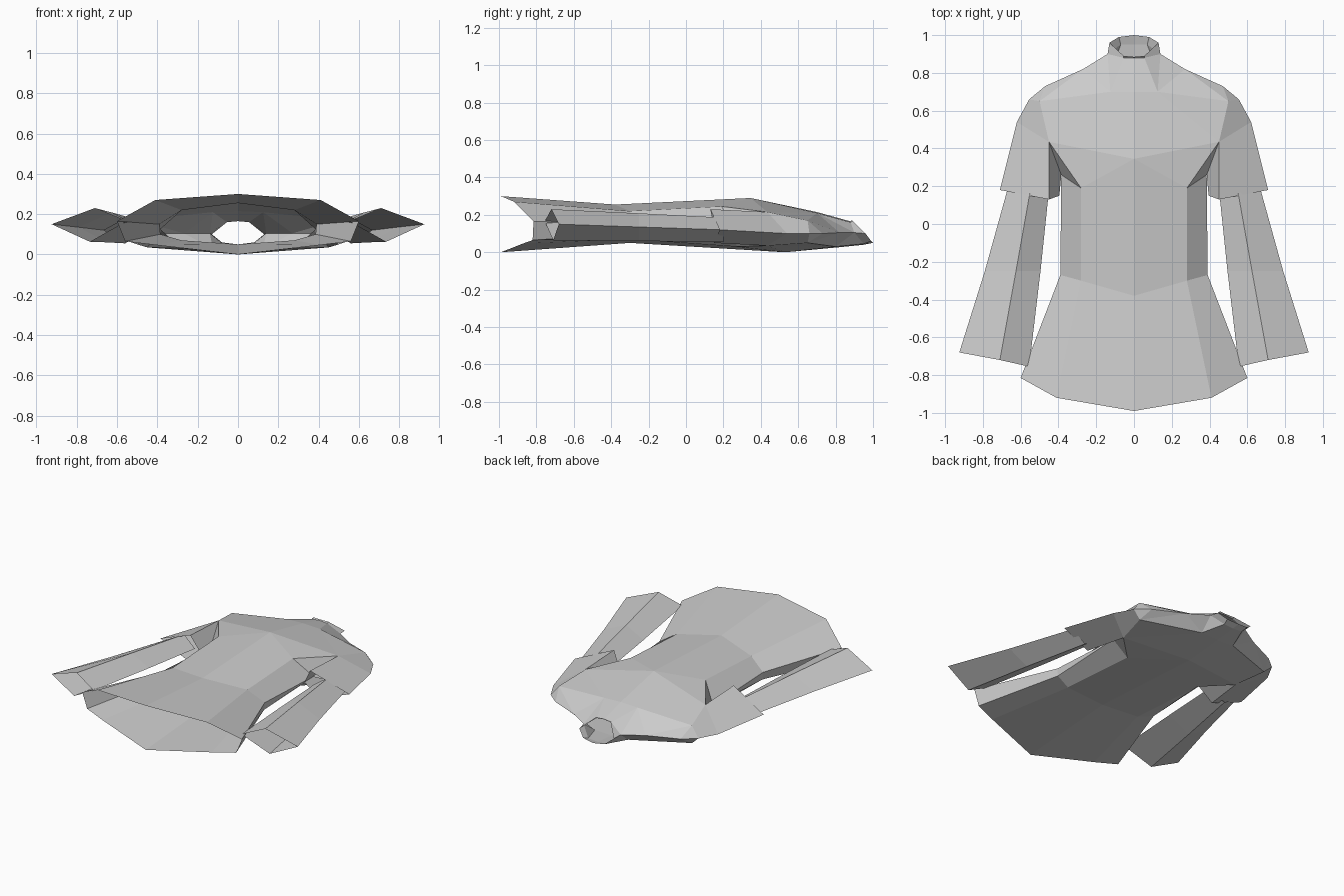
import bpy, bmesh

if "Cube" in bpy.data.objects:
    bpy.data.objects.remove(bpy.data.objects["Cube"])


class Half:
    """Collects faces of the right half of a part; equal points share a vertex."""

    def __init__(self):
        self.bm = bmesh.new()
        self.cache = {}

    def face(self, *pts):
        vs = []
        for p in pts:
            if p not in self.cache:
                self.cache[p] = self.bm.verts.new(p)
            if self.cache[p] not in vs:
                vs.append(self.cache[p])
        if len(vs) > 2:
            self.bm.faces.new(vs)

    def loft(self, rows, closed=False):
        for a, b in zip(rows, rows[1:]):
            n = len(a)
            for i in range(n if closed else n - 1):
                j = (i + 1) % n
                self.face(a[i], a[j], b[j], b[i])

    def finish(self, name):
        bmesh.ops.recalc_face_normals(self.bm, faces=self.bm.faces[:])
        me = bpy.data.meshes.new(name)
        self.bm.to_mesh(me)
        self.bm.free()
        ob = bpy.data.objects.new(name, me)
        bpy.context.collection.objects.link(ob)
        m = ob.modifiers.new("mirror", 'MIRROR')
        m.use_clip = True
        return ob


# Shared seam points: armpit, sleeve head and shoulder line to the neck
pit = (.385, .26, .125)
o1, o2, o3, o4 = (.62, .54, .10), (.555, .66, .10), (.47, .73, .10), (.27, .82, .105)
neck = (.14, .90, .105)

# Front and back panel points
front = dict(cb=(0, .345, .29), mb=(.28, .19, .245), arm=(.45, .435, .215),
             cc=(0, .70, .215), c1=(.125, .70, .21), yp=(.50, .65, .17),
             n1=(.055, .88, .16), n0=(0, .88, .165))
back = dict(cb=(0, .53, 0), mb=(.28, .27, .03), arm=(.45, .435, .035),
            cc=(0, .80, .025), c1=(.125, .80, .03), yp=(.50, .65, .05),
            n1=(.07, .95, .045), n0=(0, .95, .04))

shirt = Half()

# Trunk, open at the hem: front centre, front, side, side, back, back centre
shirt.loft([
    [(0, -.99, .30), (.41, -.92, .27), (.60, -.815, .165),
     (.56, -.82, .065), (.41, -.87, .047), (0, -.99, 0)],
    [(0, -.38, .255), (.28, -.30, .22), (.39, -.27, .15),
     (.385, -.27, .10), (.28, -.30, .07), (0, -.30, .05)],
    [(0, .345, .29), (.28, .19, .245), (.37, 0, .14),
     (.37, 0, .10), (.28, .27, .03), (0, .53, 0)][:2]
    + [pit, pit] + [back["mb"], back["cb"]],
])


# Chest, shoulder and neck panels, same layout front and back
def yoke(cb, mb, arm, cc, c1, yp, n1, n0):
    for f in [(cb, mb, arm), (cb, arm, c1, cc), (c1, arm, yp), (mb, pit, arm),
              (arm, o1, o2, yp), (yp, o2, o3), (yp, o3, o4), (c1, yp, o4),
              (c1, o4, neck), (c1, neck, n1), (cc, c1, n1, n0)]:
        shirt.face(*f)


yoke(**front)
yoke(**back)

# Short over-sleeves
shirt.loft([
    [front["arm"], o1, back["arm"], pit],
    [(.45, .13, .23), (.71, .18, .12), (.50, .15, .05), (.395, .15, .13)],
], closed=True)
shirt.finish("shirt_body")

# Collar stand
collar = Half()
collar.loft([
    [front["n0"], front["n1"], neck, back["n1"], back["n0"]],
    [(0, .885, .17), (.055, .89, .168), (.13, .96, .10), (.08, .99, .06), (0, 1, .05)],
])
collar.finish("collar")

# Long under-sleeves, open at both ends: top, outer, bottom, inner
sleeve = Half()
sleeve.loft([
    [(.545, .20, .185), (.665, .20, .12), (.56, .20, .055), (.45, .18, .12)],
    [(.625, -.25, .208), (.79, -.25, .135), (.65, -.25, .06), (.495, -.25, .14)],
    [(.71, -.72, .23), (.925, -.68, .15), (.735, -.71, .063), (.555, -.755, .165)],
], closed=True)
sleeve.finish("long_sleeves")
